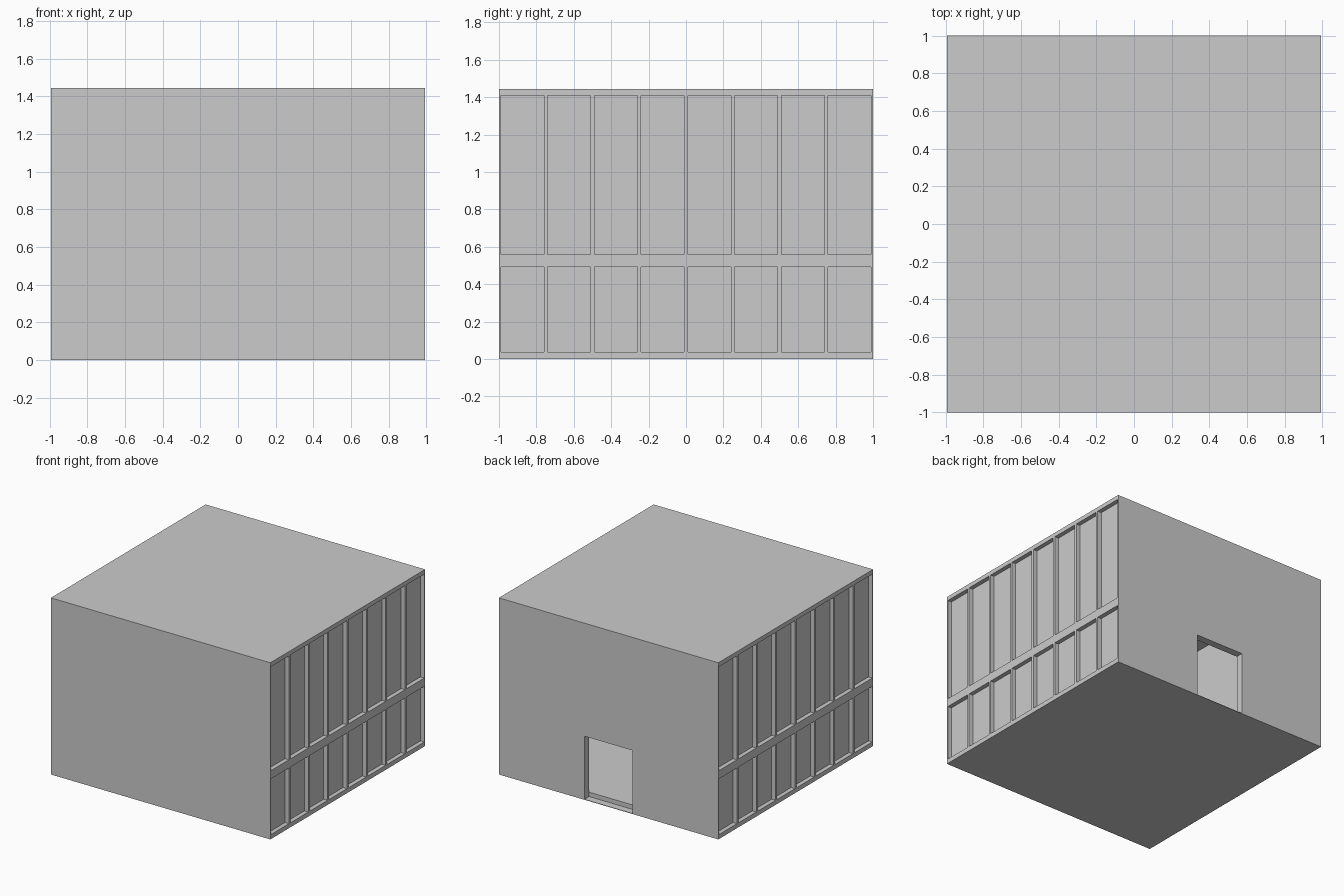
import bpy
import bmesh
from mathutils import Matrix, Vector

if "Cube" in bpy.data.objects:
    bpy.data.objects.remove(bpy.data.objects["Cube"])

HX, HY, H = 0.993, 1.0, 1.445      # half width, half depth, height
WALL, RECESS = 0.06, 0.035         # wall thickness, window recess depth


def boxes(name, spans):
    """One object made of boxes, each given as (x0, x1, y0, y1, z0, z1)."""
    bm = bmesh.new()
    for x0, x1, y0, y1, z0, z1 in spans:
        centre = Vector((x0 + x1, y0 + y1, z0 + z1)) / 2
        size = Matrix.Diagonal((x1 - x0, y1 - y0, z1 - z0, 1))
        bmesh.ops.create_cube(bm, size=1, matrix=Matrix.Translation(centre) @ size)
    mesh = bpy.data.meshes.new(name)
    bm.to_mesh(mesh)
    bm.free()
    obj = bpy.data.objects.new(name, mesh)
    bpy.context.collection.objects.link(obj)
    return obj


def cut(target, name, spans):
    """Subtract boxes from the target and remove the cutter."""
    cutter = boxes(name, spans)
    cutter.hide_render = True
    mod = target.modifiers.new(name, 'BOOLEAN')
    mod.operation = 'DIFFERENCE'
    mod.solver = 'EXACT'
    mod.object = cutter
    bpy.context.view_layer.objects.active = target
    bpy.ops.object.modifier_apply(modifier=name)
    bpy.data.objects.remove(cutter)


# solid block with a hollow room inside
building = boxes("building_shell", [(-HX, HX, -HY, HY, 0, H)])
ix, iy = HX - WALL, HY - WALL
cut(building, "room_cutter", [(-ix, ix, -iy, iy, 0.04, 1.41)])

# doorway through the back wall, leaving a thin threshold below floor level
cut(building, "door_cutter", [(-0.218, 0.218, iy, HY + 0.1, 0.004, 0.52)])

# two rows of eight recessed windows on both side walls
windows = []
for side in (-1, 1):
    xa, xb = sorted((side * (HX - RECESS), side * (HX + 0.1)))
    for z0, z1 in ((0.037, 0.492), (0.56, 1.41)):
        for i in range(8):
            y = -0.875 + 0.25 * i
            windows.append((xa, xb, y - 0.115, y + 0.115, z0, z1))
cut(building, "window_cutter", windows)
